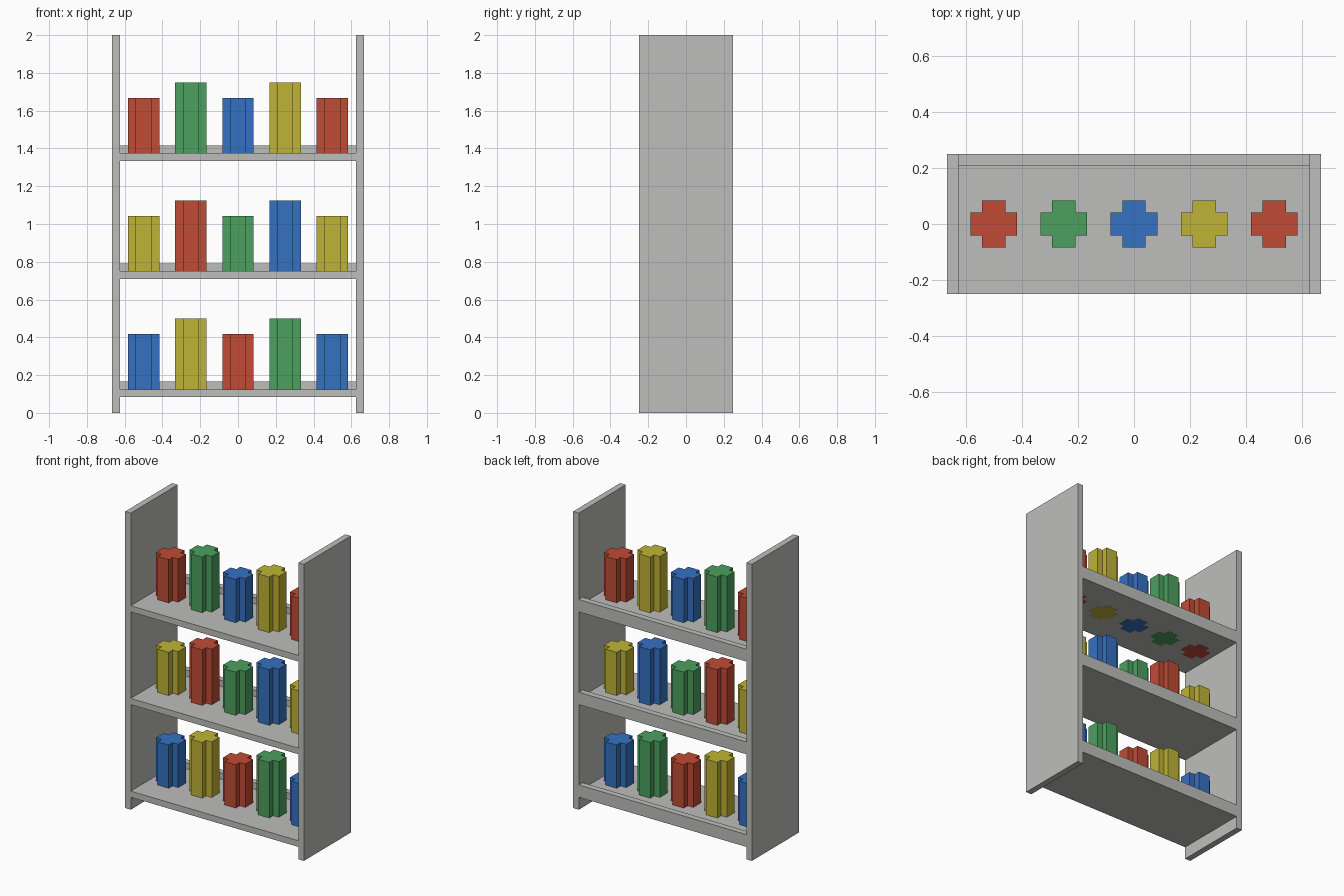
import bpy
import bmesh

if "Cube" in bpy.data.objects:
    bpy.data.objects.remove(bpy.data.objects["Cube"], do_unlink=True)

U = 1 / 24  # board thickness, used as the module for all sizes


def material(name, rgb):
    linear = [((c / 255 + 0.055) / 1.055) ** 2.4 for c in rgb]
    mat = bpy.data.materials.new(name)
    mat.use_nodes = True
    mat.diffuse_color = (*linear, 1)
    mat.node_tree.nodes["Principled BSDF"].inputs["Base Color"].default_value = (*linear, 1)
    return mat


GREY = material("grey", (190, 190, 188))
RED = material("red", (193, 75, 53))
GREEN = material("green", (76, 160, 95))
BLUE = material("blue", (53, 113, 194))
YELLOW = material("yellow", (192, 180, 54))


def prism(name, outline, z0, z1, mat):
    """Extrude an xy outline (counter-clockwise) from z0 to z1."""
    bm = bmesh.new()
    base = bm.faces.new([bm.verts.new((x, y, z0)) for x, y in outline])
    top = bmesh.ops.extrude_face_region(bm, geom=[base])["geom"]
    bmesh.ops.translate(bm, vec=(0, 0, z1 - z0),
                        verts=[v for v in top if isinstance(v, bmesh.types.BMVert)])
    bmesh.ops.recalc_face_normals(bm, faces=bm.faces)
    mesh = bpy.data.meshes.new(name)
    bm.to_mesh(mesh)
    bm.free()
    mesh.materials.append(mat)
    obj = bpy.data.objects.new(name, mesh)
    bpy.context.collection.objects.link(obj)
    return obj


def board(name, x0, x1, y0, y1, z0, z1):
    return prism(name, [(x0, y0), (x1, y0), (x1, y1), (x0, y1)], z0, z1, GREY)


def cross(cx, arm, half):
    """Plus-shaped outline centred on (cx, 0)."""
    a, h = arm, half
    corner = [(a, -h), (a, h), (h, h)]
    points = []
    for _ in range(4):
        points += corner
        corner = [(-y, x) for x, y in corner]
    return [(cx + x, y) for x, y in points]


# Side panels
board("right_panel", -16 * U, -15 * U, -6 * U, 6 * U, 0, 2)
board("left_panel", 15 * U, 16 * U, -6 * U, 6 * U, 0, 2)

# Shelves with a raised rear lip, each holding five plus-shaped goods
rows = [
    ("bottom", 3 * U, [BLUE, YELLOW, RED, GREEN, BLUE]),
    ("middle", 18 * U, [YELLOW, RED, GREEN, BLUE, YELLOW]),
    ("top", 33 * U, [RED, GREEN, BLUE, YELLOW, RED]),
]
for level, z, colours in rows:
    board(level + "_shelf", -15 * U, 15 * U, -6 * U, 6 * U, z - U, z)
    board(level + "_rear_lip", -15 * U, 15 * U, 5 * U, 6 * U, z, z + U)
    # The top row is seated through its shelf and shows on the underside
    foot = z - U - 0.001 if level == "top" else z
    for i, mat in enumerate(colours):
        height = (9 if i % 2 else 7) * U
        prism(f"{level}_item_{i + 1}", cross((i - 2) * 6 * U, 2 * U, U),
              foot, z + height, mat)
